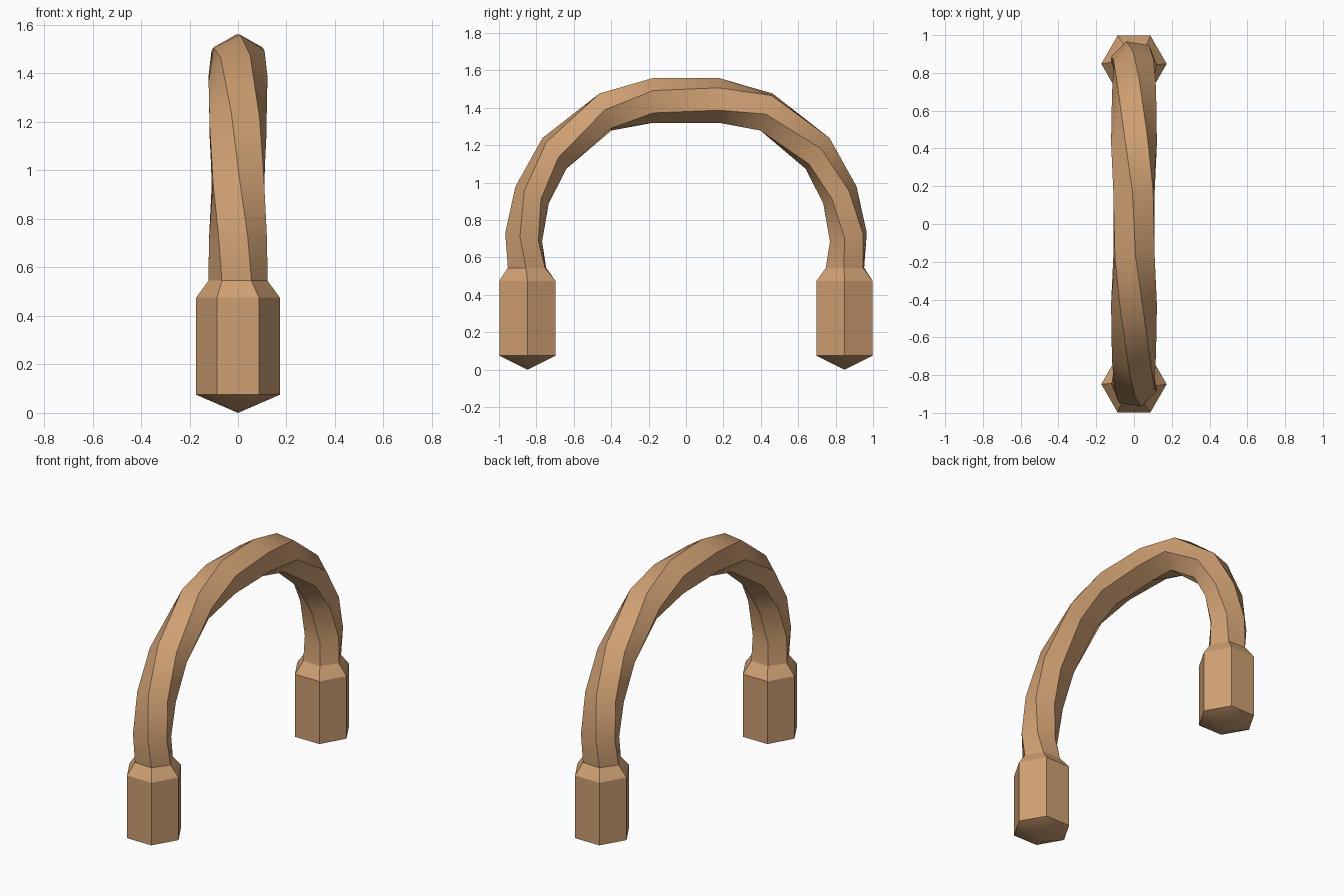
import bpy, bmesh, math
from mathutils import Vector

if "Cube" in bpy.data.objects:
    bpy.data.objects.remove(bpy.data.objects["Cube"])

wood = bpy.data.materials.new("tan wood")
wood.diffuse_color = (0.62, 0.35, 0.17, 1)
wood.use_nodes = True
wood.node_tree.nodes["Principled BSDF"].inputs["Base Color"].default_value = wood.diffuse_color

# Half the arch, from the front foot to the crown:
# y, z, lean of the section (deg), twist (deg), in-plane radius
HALF = [
    (-0.850, 0.545, 0, 27, 0.115),
    (-0.868, 0.708, 13, 19, 0.107),
    (-0.823, 0.934, 27, 2, 0.100),
    (-0.703, 1.157, 52, -13, 0.107),
    (-0.430, 1.378, 72, -36, 0.114),
    (-0.175, 1.440, 90, -56, 0.120),
]
WIDTH = 0.122


def ring(bm, y, z, lean, twist, r, width, side=1):
    """Six-sided section; side -1 is the back half of the arch."""
    lean = math.radians(lean)
    verts = []
    for k in range(6):
        a = math.radians(twist + 60 * k)
        out = r * math.cos(a)
        verts.append(bm.verts.new((width * math.sin(a),
                                   side * (y - out * math.cos(lean)),
                                   z + out * math.sin(lean))))
    return verts


def bridge(bm, a, b):
    for k in range(6):
        j = (k + 1) % 6
        bm.faces.new((a[k], a[j], b[j], b[k]))


def finish(bm, name):
    bmesh.ops.recalc_face_normals(bm, faces=bm.faces)
    mesh = bpy.data.meshes.new(name)
    bm.to_mesh(mesh)
    bm.free()
    mesh.materials.append(wood)
    ob = bpy.data.objects.new(name, mesh)
    bpy.context.collection.objects.link(ob)
    bpy.ops.object.select_all(action='DESELECT')
    ob.select_set(True)
    bpy.context.view_layer.objects.active = ob
    bpy.ops.object.shade_smooth_by_angle(angle=math.radians(32))


# Twisted arch: the back half is the front half turned 180 degrees about z
bm = bmesh.new()
rings = [ring(bm, y, z, l, t, r, WIDTH) for y, z, l, t, r in HALF]
rings += [ring(bm, y, z, l, -120 - t, r, WIDTH, -1) for y, z, l, t, r in reversed(HALF)]
for a, b in zip(rings, rings[1:]):
    bridge(bm, a, b)
bm.faces.new(rings[0])
bm.faces.new(rings[-1])
finish(bm, "twisted_arch")

# Feet: hexagonal post with a pointed base and a collar up to the arch
for name, side in (("front_foot", 1), ("back_foot", -1)):
    bm = bmesh.new()
    y, z, l, t, r = HALF[0]
    turn = (lambda a: a) if side == 1 else (lambda a: -120 - a)
    low = ring(bm, -0.848, 0.075, 0, turn(30), 0.173, 0.173, side)
    high = ring(bm, -0.848, 0.475, 0, turn(30), 0.173, 0.173, side)
    collar = ring(bm, y, z, l, turn(t), r, WIDTH, side)
    bridge(bm, low, high)
    bridge(bm, high, collar)
    tip = bm.verts.new(Vector((0, -0.848 * side, 0)))
    for k in range(6):
        bm.faces.new((low[k], low[(k + 1) % 6], tip))
    bm.faces.new(collar)
    finish(bm, name)
